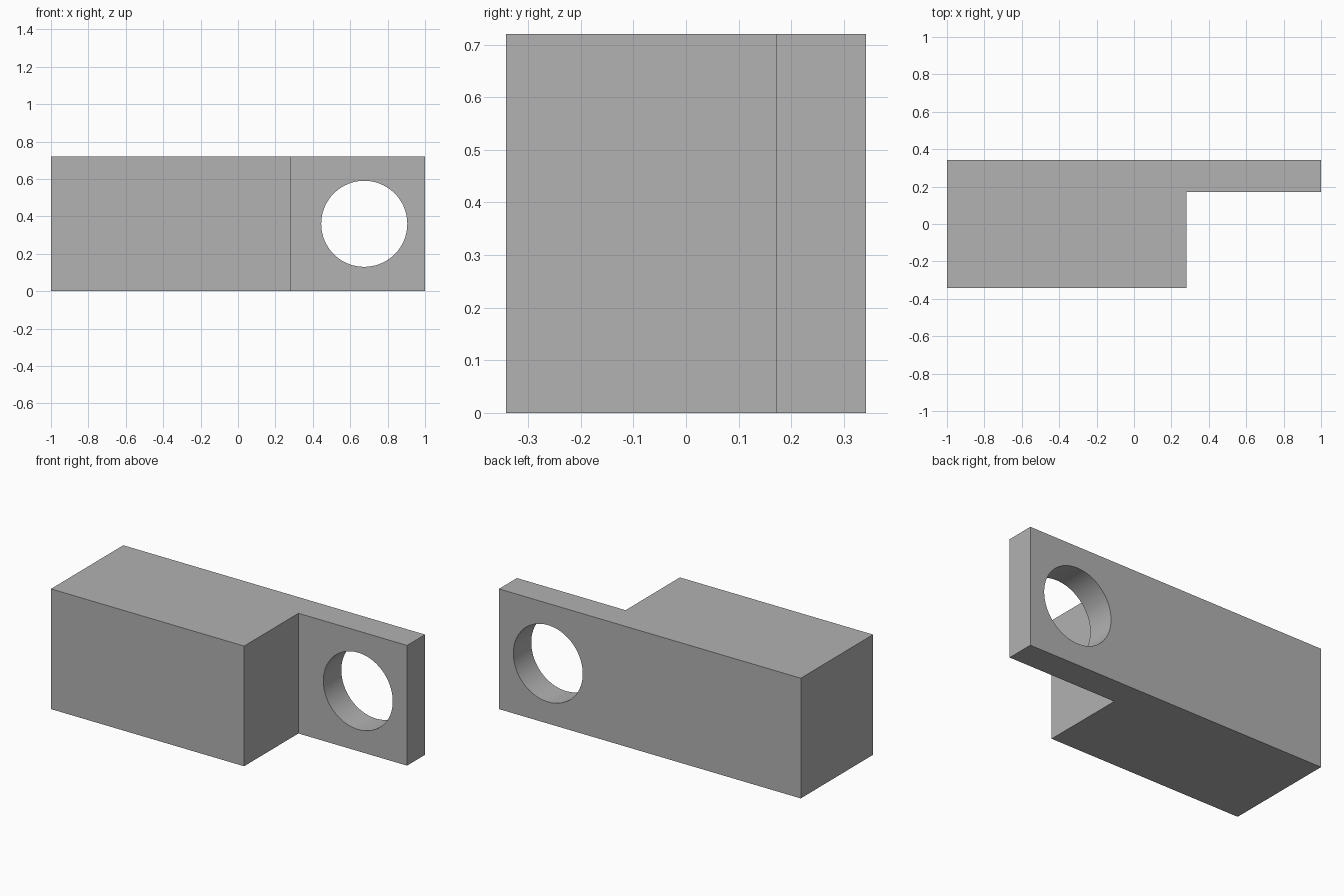
import bpy, bmesh, math

cube = bpy.data.objects.get("Cube")
if cube:
    bpy.data.objects.remove(cube, do_unlink=True)

HEIGHT = 0.72
HALF_DEPTH = 0.342
STEP_X, STEP_Y = 0.28, 0.172
HOLE_X, HOLE_RADIUS = 0.675, 0.23

# Plain grey
grey = bpy.data.materials.new("grey")
grey.use_nodes = True
colour = (0.445, 0.445, 0.445, 1)
grey.diffuse_color = colour
grey.node_tree.nodes["Principled BSDF"].inputs["Base Color"].default_value = colour

# Block with a thin tab: L-shaped plan, extruded upward
plan = [(-1, -HALF_DEPTH), (STEP_X, -HALF_DEPTH), (STEP_X, STEP_Y),
        (1, STEP_Y), (1, HALF_DEPTH), (-1, HALF_DEPTH)]
bm = bmesh.new()
base = bm.faces.new([bm.verts.new((x, y, 0)) for x, y in plan])
top = bmesh.ops.extrude_face_region(bm, geom=[base])["geom"]
bmesh.ops.translate(bm, vec=(0, 0, HEIGHT),
                    verts=[v for v in top if isinstance(v, bmesh.types.BMVert)])
bmesh.ops.recalc_face_normals(bm, faces=bm.faces)
mesh = bpy.data.meshes.new("block_with_tab")
bm.to_mesh(mesh)
bm.free()
mesh.materials.append(grey)
block = bpy.data.objects.new("block_with_tab", mesh)
bpy.context.collection.objects.link(block)

# Round hole through the tab
bpy.ops.mesh.primitive_cylinder_add(
    vertices=96, radius=HOLE_RADIUS, depth=0.4,
    location=(HOLE_X, (STEP_Y + HALF_DEPTH) / 2, HEIGHT / 2),
    rotation=(math.pi / 2, 0, 0))
cutter = bpy.context.object
cutter.name = "hole_cutter"
cutter.hide_render = True
cutter.data.materials.append(grey)

cut = block.modifiers.new("hole", 'BOOLEAN')
cut.operation = 'DIFFERENCE'
cut.solver = 'EXACT'
cut.object = cutter

bpy.ops.object.select_all(action='DESELECT')
block.select_set(True)
bpy.context.view_layer.objects.active = block
bpy.ops.object.modifier_apply(modifier=cut.name)
bpy.data.objects.remove(cutter, do_unlink=True)
bpy.ops.object.shade_smooth_by_angle(angle=math.radians(30))
